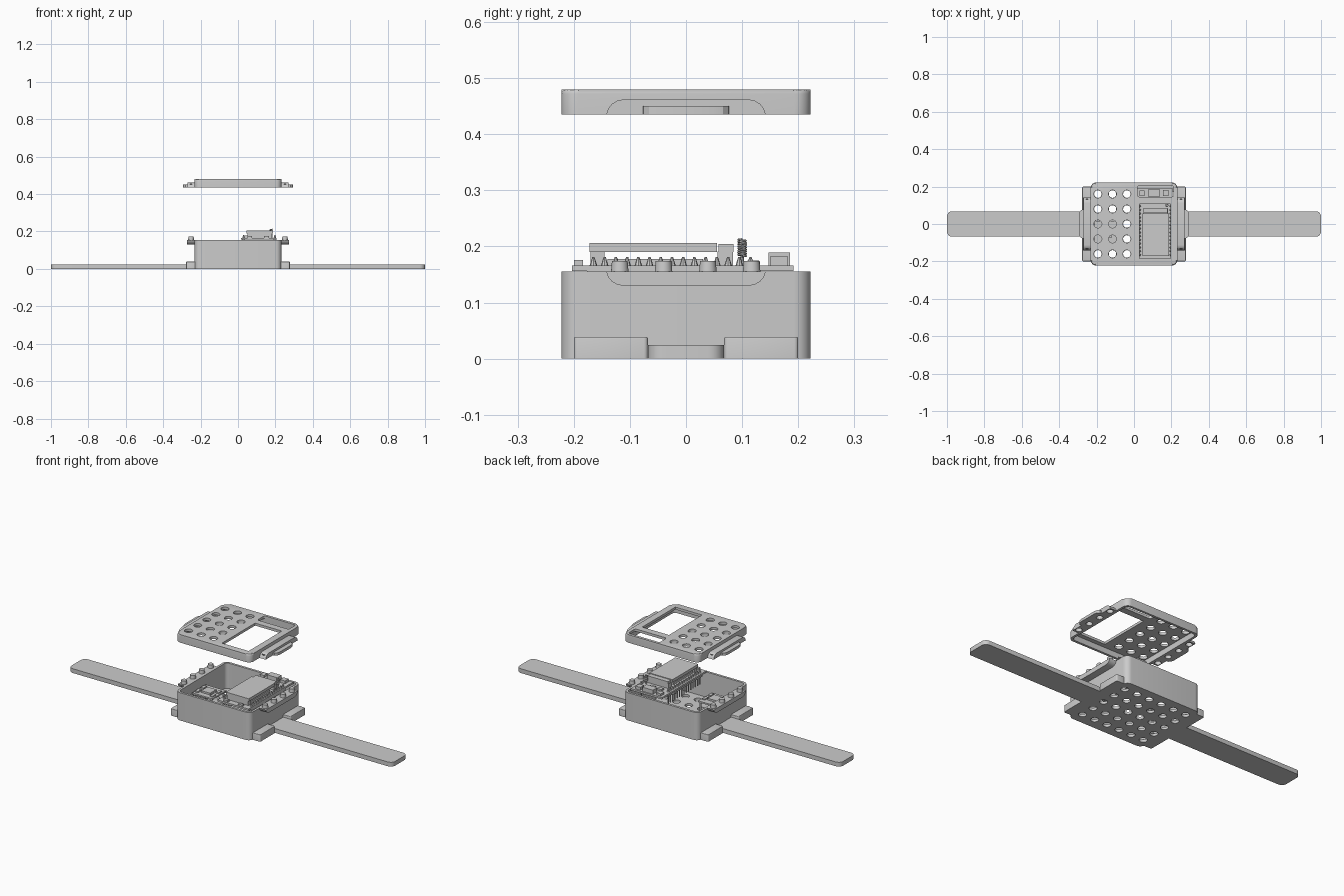
import bpy, bmesh, math
from mathutils import Vector, Matrix

if "Cube" in bpy.data.objects:
    bpy.data.objects.remove(bpy.data.objects["Cube"])


def make(name, bm):
    bmesh.ops.recalc_face_normals(bm, faces=bm.faces)
    me = bpy.data.meshes.new(name)
    bm.to_mesh(me)
    bm.free()
    ob = bpy.data.objects.new(name, me)
    bpy.context.collection.objects.link(ob)
    return ob


def rounded(x0, x1, y0, y1, r, n=6):
    """Outline of a rectangle with round corners."""
    pts = []
    for cx, cy, a in ((x1 - r, y1 - r, 0), (x0 + r, y1 - r, 90), (x0 + r, y0 + r, 180), (x1 - r, y0 + r, 270)):
        for i in range(n + 1):
            t = math.radians(a + 90 * i / n)
            pts.append((cx + r * math.cos(t), cy + r * math.sin(t)))
    return pts


def prism(name, outline, a, b, axis='z', top_bevel=0):
    """Extrude an outline from a to b along z, or along x from a (y, z) outline."""
    bm = bmesh.new()
    co = (lambda p, h: (p[0], p[1], h)) if axis == 'z' else (lambda p, h: (h, p[0], p[1]))
    lo = [bm.verts.new(co(p, a)) for p in outline]
    hi = [bm.verts.new(co(p, b)) for p in outline]
    n = len(lo)
    bm.faces.new(lo[::-1])
    top = bm.faces.new(hi)
    for i in range(n):
        bm.faces.new((lo[i], lo[(i + 1) % n], hi[(i + 1) % n], hi[i]))
    if top_bevel:
        bmesh.ops.bevel(bm, geom=list(top.edges), offset=top_bevel, segments=3, profile=0.5, affect='EDGES')
    return make(name, bm)


def boxes(name, items):
    """One object from several (x0, x1, y0, y1, z0, z1) boxes."""
    bm = bmesh.new()
    for x0, x1, y0, y1, z0, z1 in items:
        m = Matrix.Translation(((x0 + x1) / 2, (y0 + y1) / 2, (z0 + z1) / 2)) @ Matrix.Diagonal((x1 - x0, y1 - y0, z1 - z0, 1))
        bmesh.ops.create_cube(bm, size=1, matrix=m)
    return make(name, bm)


def cones(name, spots, r1, r2, z0, z1, n=24):
    """One object from many upright cylinders or cones."""
    bm = bmesh.new()
    for x, y in spots:
        bmesh.ops.create_cone(bm, cap_ends=True, segments=n, radius1=r1, radius2=r2, depth=z1 - z0,
                              matrix=Matrix.Translation((x, y, (z0 + z1) / 2)))
    return make(name, bm)


def cut(ob, *cutters):
    for c in cutters:
        m = ob.modifiers.new("cut", 'BOOLEAN')
        m.operation, m.solver, m.object = 'DIFFERENCE', 'EXACT', c
        bpy.context.view_layer.update()
        ev = ob.evaluated_get(bpy.context.evaluated_depsgraph_get())
        me = bpy.data.meshes.new_from_object(ev)
        ob.modifiers.clear()
        ob.data = me
        bpy.data.objects.remove(c)
    return ob


W, D = 0.232, 0.222
rows = [-0.16, -0.08, 0, 0.08, 0.16]
cols = [-0.193, -0.115, -0.038]

# Open case with a vented floor
case = prism("case", rounded(-W, W, -D, D, 0.03), 0, 0.155)
cut(case,
    prism("cavity", rounded(-W + .013, W - .013, -D + .013, D - .013, 0.02), 0.014, 0.3),
    cones("floor_holes", [(x, y) for x in cols + [0.038, 0.115, 0.193] for y in rows], .02, .02, -0.05, 0.05))

# Lid with vents, display window and module slot
lid = prism("lid", rounded(-W, W, -D, D, 0.03), 0.435, 0.48, top_bevel=0.008)
cut(lid,
    prism("lid_cavity", rounded(-W + .013, W - .013, -D + .013, D - .013, 0.02), 0.4, 0.466),
    cones("lid_holes", [(x, y) for x in cols for y in rows], .021, .021, 0.44, 0.52),
    boxes("window", [(0.03, 0.195, -0.185, 0.108, 0.44, 0.52)]),
    prism("slot", rounded(0.018, 0.212, 0.145, 0.207, 0.012), 0.45, 0.52))

# Flange profile in (y, z): flat edge at z=0, rounded corners on the other
half = [(0.142, 0), (0.139, 0.010), (0.132, 0.019), (0.122, 0.025), (0.112, 0.027)]
flange = half + [(-y, z) for y, z in reversed(half)]
peg_y = [-0.118, -0.04, 0.039, 0.117]

for s, side in ((-1, "left"), (1, "right")):
    def span(a, b):
        return tuple(sorted((s * a, s * b)))

    # Strap and its retaining lugs
    strap = prism(side + "_strap", rounded(*span(0.15, 1.0), -0.068, 0.068, 0.028), 0, 0.024)
    cut(strap, boxes("strap_trim", [(-W + .004, W - .004, -0.1, 0.1, -0.1, 0.1)]))
    for y0, y1, end in ((-0.2, -0.068, "front"), (0.068, 0.2, "back")):
        lug = prism(f"{side}_{end}_lug", rounded(*span(W - .008, 0.277), y0, y1, 0.007, 3), 0, 0.039, top_bevel=0.003)

    # Closing flange on the case with pegs
    prism(side + "_case_flange", [(y, 0.155 - z * 0.93) for y, z in flange], *span(W - .008, 0.272), axis='x')
    pegs = cones(side + "_pegs", [(s * 0.251, y) for y in peg_y], 0.016, 0.014, 0.15, 0.174)

    # Matching lid flange with peg sockets and a finger tab
    lf = prism(side + "_lid_flange", [(y, 0.435 + z) for y, z in flange], *span(W - .008, 0.27), axis='x')
    cut(lf, cones("sockets", [(s * 0.251, y) for y in peg_y], 0.0165, 0.0165, 0.42, 0.455))
    prism(side + "_finger_tab", [(s * x, y) for x, y in
          ((0.266, -0.077), (0.28, -0.076), (0.29, -0.066), (0.294, -0.05),
           (0.294, 0.05), (0.29, 0.066), (0.28, 0.076), (0.266, 0.077))], 0.435, 0.45)

# Main circuit board with header rows and pins
boxes("main_board", [(0.015, 0.207, -0.203, 0.192, 0.156, 0.166)])
pins = [(x, -0.165 + 0.02 * i) for x in (0.03, 0.197) for i in range(15)]
cones("solder_joints", pins, 0.007, 0.002, 0.165, 0.181, 8)
boxes("header_strips", [(x - .008, x + .008, -0.176, 0.126, 0.142, 0.157) for x in (0.03, 0.197)])
boxes("header_pins", [(x - .0025, x + .0025, y - .0025, y + .0025, 0.1, 0.145) for x, y in pins])

# Display panel on end supports
boxes("display_panel", [(0.045, 0.187, -0.172, 0.055, 0.19, 0.206),
                        (0.052, 0.18, 0.058, 0.085, 0.19, 0.204)])
boxes("display_supports", [(0.05, 0.182, -0.17, -0.145, 0.165, 0.191),
                           (0.05, 0.182, 0.056, 0.084, 0.165, 0.191),
                           (0.055, 0.178, -0.14, 0.03, 0.165, 0.178)])

# Small parts on the board
boxes("board_components", [(0.075, 0.14, 0.147, 0.185, 0.165, 0.189),
                           (0.03, 0.055, 0.15, 0.18, 0.165, 0.178),
                           (0.155, 0.185, 0.15, 0.182, 0.165, 0.182),
                           (0.06, 0.09, 0.11, 0.13, 0.165, 0.175),
                           (0.11, 0.14, 0.108, 0.132, 0.165, 0.173),
                           (0.05, 0.075, -0.2, -0.184, 0.165, 0.176),
                           (0.14, 0.165, -0.2, -0.184, 0.165, 0.176)])

# Coiled antenna
cu = bpy.data.curves.new("antenna_coil", 'CURVE')
cu.dimensions = '3D'
cu.bevel_depth, cu.bevel_resolution = 0.0017, 1
sp = cu.splines.new('POLY')
N, turns = 97, 8
sp.points.add(N - 1)
for i in range(N):
    t = 2 * math.pi * turns * i / (N - 1)
    sp.points[i].co = (0.176 + .007 * math.cos(t), 0.1 + .007 * math.sin(t), 0.182 + 0.031 * i / (N - 1), 1)
bpy.context.collection.objects.link(bpy.data.objects.new("antenna_coil", cu))
cones("antenna_post", [(0.176, 0.1)], 0.003, 0.003, 0.165, 0.184, 8)

# Sensor module inside the case, on standoffs
boxes("sensor_board", [(-0.21, -0.085, -0.105, 0.015, 0.1, 0.108)])
boxes("sensor_chips", [(-0.175, -0.12, -0.075, -0.02, 0.107, 0.118),
                       (-0.203, -0.185, -0.09, -0.06, 0.107, 0.116),
                       (-0.203, -0.185, -0.04, -0.01, 0.107, 0.116),
                       (-0.11, -0.093, -0.09, -0.06, 0.107, 0.114),
                       (-0.11, -0.093, -0.04, -0.01, 0.107, 0.114)])
cones("sensor_standoffs", [(x, y) for x in (-0.2, -0.095) for y in (-0.098, 0.008)], 0.005, 0.005, 0.01, 0.101, 12)

# Smooth the rounded surfaces while keeping edges sharp
for ob in bpy.context.collection.objects:
    ob.select_set(ob.type == 'MESH')
    if ob.type == 'MESH':
        bpy.context.view_layer.objects.active = ob
bpy.ops.object.shade_smooth_by_angle(angle=math.radians(30))
